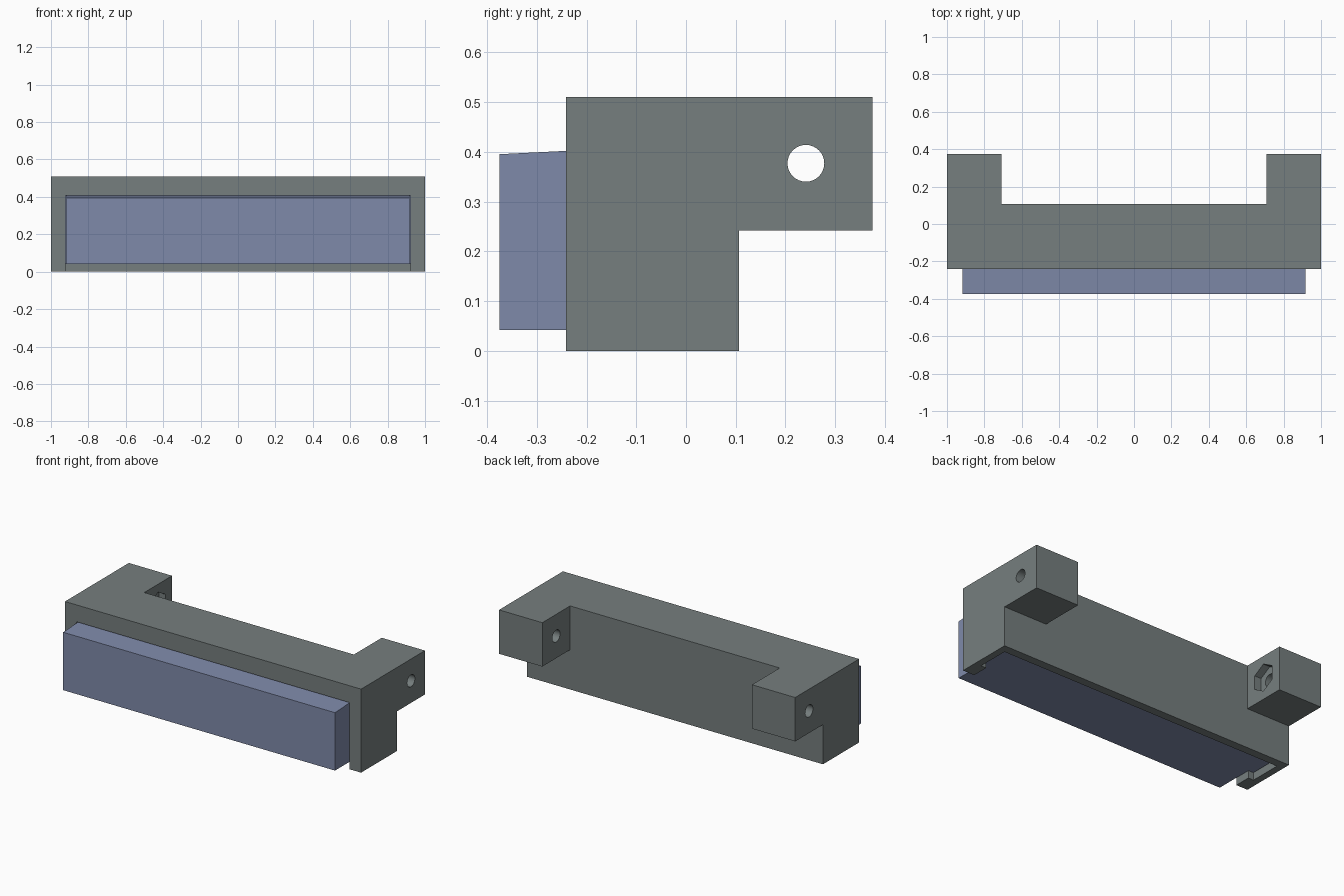
import bpy, bmesh, math
from mathutils import Matrix

if "Cube" in bpy.data.objects:
    bpy.data.objects.remove(bpy.data.objects["Cube"])


def material(name, rgb):
    m = bpy.data.materials.new(name)
    m.diffuse_color = (*rgb, 1)
    m.use_nodes = True
    m.node_tree.nodes["Principled BSDF"].inputs["Base Color"].default_value = m.diffuse_color
    return m


GREY = material("grey", (0.18, 0.209, 0.209))
BLUE = material("slate_blue", (0.212, 0.254, 0.402))


def finish(bm, name, mat):
    bmesh.ops.recalc_face_normals(bm, faces=bm.faces)
    me = bpy.data.meshes.new(name)
    bm.to_mesh(me)
    bm.free()
    ob = bpy.data.objects.new(name, me)
    bpy.context.collection.objects.link(ob)
    me.materials.append(mat)
    return ob


def plan_prism(name, half, z0, top, mat):
    """Plan outline given for x > 0, mirrored in x; top is a height function of y."""
    pts = half + [(-x, y) for x, y in reversed(half)]
    bm = bmesh.new()
    lo = [bm.verts.new((x, y, z0)) for x, y in pts]
    hi = [bm.verts.new((x, y, top(y))) for x, y in pts]
    bm.faces.new(lo)
    bm.faces.new(hi)
    for i in range(len(pts)):
        j = (i + 1) % len(pts)
        bm.faces.new((lo[i], lo[j], hi[j], hi[i]))
    return finish(bm, name, mat)


def bar_x(name, sides, radius, x0, x1, y, z):
    """Regular prism along x with a corner pointing up."""
    bm = bmesh.new()
    bmesh.ops.create_cone(bm, cap_ends=True, segments=sides, radius1=radius,
                          radius2=radius, depth=x1 - x0)
    bm.transform(Matrix.Translation(((x0 + x1) / 2, y, z)) @ Matrix.Rotation(math.pi / 2, 4, 'Y'))
    top = max(bm.verts, key=lambda v: v.co.z).co.copy()
    a = math.atan2(top.y - y, top.z - z)
    c = Matrix.Translation((0, y, z))
    bm.transform(c @ Matrix.Rotation(a, 4, 'X') @ c.inverted())
    return finish(bm, name, GREY)


def cut(target, cutter):
    mod = target.modifiers.new("cut", 'BOOLEAN')
    mod.operation, mod.solver, mod.object = 'DIFFERENCE', 'EXACT', cutter
    bpy.context.view_layer.objects.active = target
    bpy.ops.object.modifier_apply(modifier=mod.name)
    bpy.data.objects.remove(cutter, do_unlink=True)


# Housing: U-shaped plan with two rear lugs
housing = plan_prism("housing", [(1, -0.241), (1, 0.375), (0.708, 0.375), (0.708, 0.107)],
                     0, lambda y: 0.51, GREY)
# Clear the space below the lugs
cut(housing, plan_prism("lug_clearance", [(1.2, 0.107), (1.2, 0.6)], -0.2, lambda y: 0.242, GREY))
# Stepped pocket, open at the front and underneath, retaining lips at its ends
cut(housing, plan_prism("pocket", [(0.922, -0.4), (0.922, -0.14), (0.958, -0.14), (0.958, 0.056)],
                        -0.2, lambda y: 0.407 + 0.05 * (y + 0.241), GREY))
# Screw holes and hexagonal nut recesses
for s in (-1, 1):
    xs = sorted((s * 0.5, s * 1.2))
    cut(housing, bar_x("screw_hole", 32, 0.037, *xs, 0.241, 0.377))
    xs = sorted((s * 0.6, s * 0.753))
    cut(housing, bar_x("nut_recess", 6, 0.084, *xs, 0.241, 0.377))

# Sliding insert with flanged rear part
insert = plan_prism("insert", [(0.918, -0.375), (0.918, -0.135), (0.953, -0.135), (0.953, 0.052)],
                    0.042, lambda y: 0.402 + 0.05 * (y + 0.241), BLUE)

# Smooth hole walls, keep edges sharp
bpy.ops.object.select_all(action='DESELECT')
housing.select_set(True)
bpy.context.view_layer.objects.active = housing
bpy.ops.object.shade_smooth_by_angle(angle=math.radians(30))
